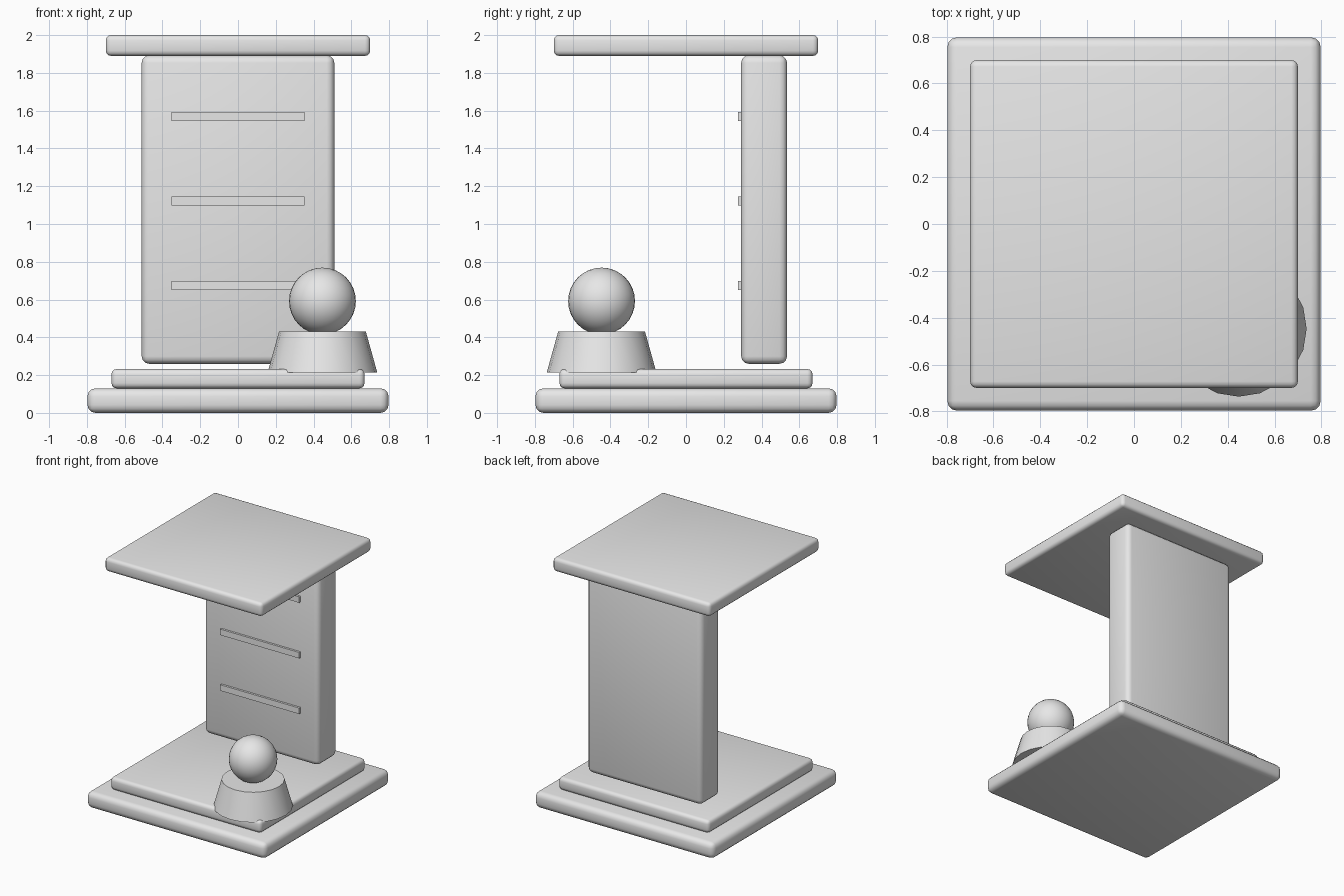
import bpy
import math

if "Cube" in bpy.data.objects:
    bpy.data.objects.remove(bpy.data.objects["Cube"])

grey = bpy.data.materials.new("light_grey")
grey.diffuse_color = (0.8, 0.8, 0.8, 1)
grey.use_nodes = True
grey.node_tree.nodes["Principled BSDF"].inputs["Base Color"].default_value = grey.diffuse_color


def finish(name):
    ob = bpy.context.object
    ob.name = name
    ob.data.materials.append(grey)
    bpy.ops.object.shade_smooth_by_angle(angle=math.radians(35))
    return ob


def block(name, lo, hi, bevel=0.0):
    """Box between two corners, with optional rounded edges."""
    centre = [(a + b) / 2 for a, b in zip(lo, hi)]
    bpy.ops.mesh.primitive_cube_add(size=1, location=centre)
    ob = bpy.context.object
    ob.scale = [b - a for a, b in zip(lo, hi)]
    bpy.ops.object.transform_apply(location=False, rotation=False, scale=True)
    if bevel:
        mod = ob.modifiers.new("rounded_edges", 'BEVEL')
        mod.width = bevel
        mod.segments = 3
        bpy.ops.object.modifier_apply(modifier=mod.name)
    return finish(name)


# Stepped base
block("base", (-0.797, -0.797, 0), (0.797, 0.797, 0.13), 0.042)
block("base_step", (-0.67, -0.67, 0.13), (0.67, 0.67, 0.232), 0.028)

# Upright panel and roof slab
block("back_panel", (-0.51, 0.292, 0.26), (0.51, 0.535, 1.893), 0.04)
block("roof", (-0.70, -0.70, 1.89), (0.70, 0.70, 2.0), 0.028)

# Thin slats across the front of the panel
for i in range(3):
    z = 0.675 + i * 0.447
    block(f"slat_{i + 1}", (-0.352, 0.275, z - 0.024), (0.352, 0.33, z + 0.024))

# Tapered pedestal with a ball on the front right corner
bpy.ops.mesh.primitive_cone_add(vertices=20, radius1=0.29, radius2=0.23, depth=0.215,
                                location=(0.447, -0.447, 0.3225))
finish("pedestal")
bpy.ops.mesh.primitive_uv_sphere_add(segments=32, ring_count=16, radius=0.177,
                                     location=(0.447, -0.447, 0.592))
finish("ball")
